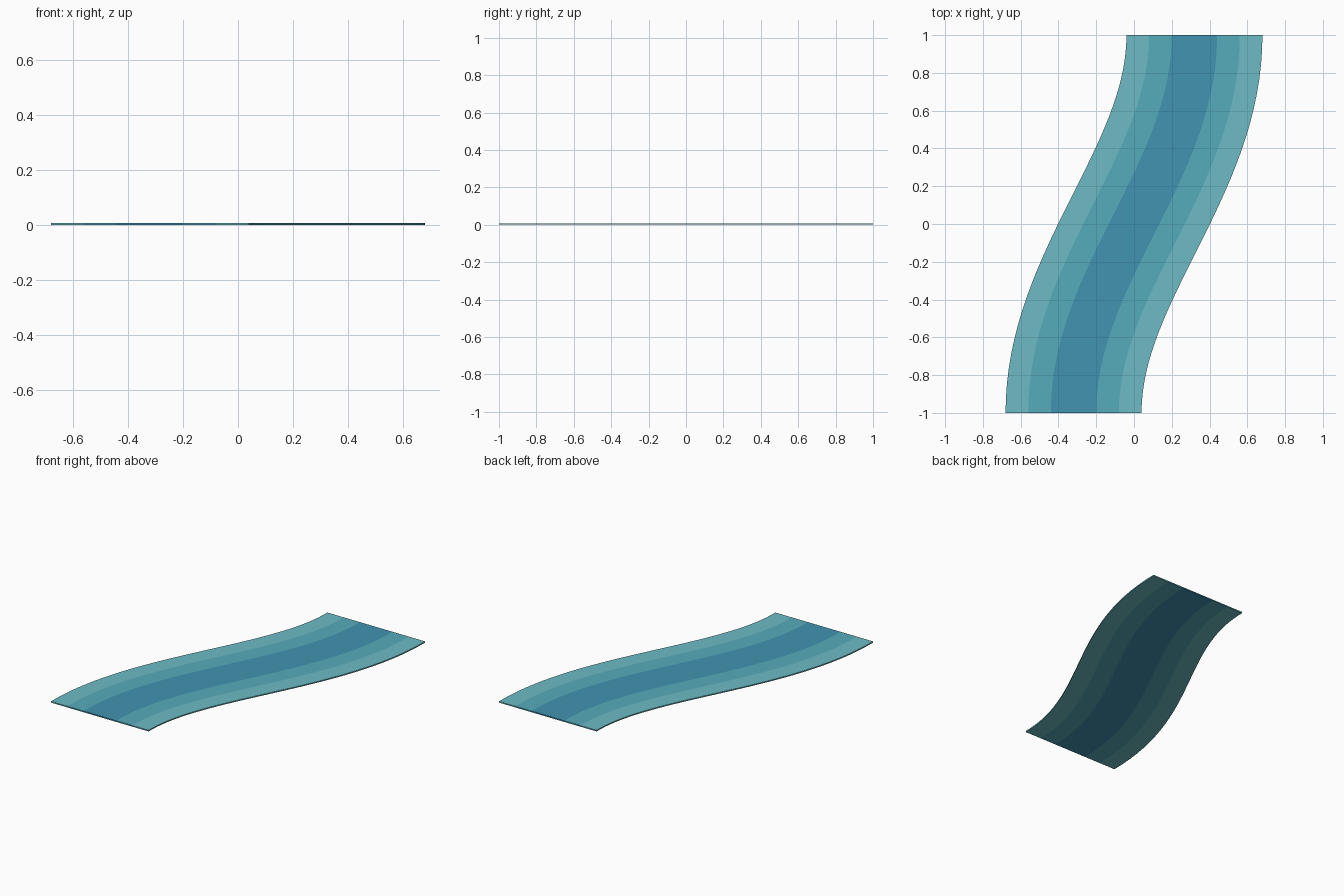
import bpy, bmesh
from math import sin, cos, pi, hypot

if "Cube" in bpy.data.objects:
    bpy.data.objects.remove(bpy.data.objects["Cube"])

SEGMENTS = 32       # steps along the stream
SWAY = 0.32         # sideways amplitude of the S bend
BAND = 0.12         # width of one colour band
THICK = 0.008


def material(name, rgb):
    mat = bpy.data.materials.new(name)
    mat.diffuse_color = (*[(c / 255) ** 2.2 for c in rgb], 1)
    mat.use_nodes = True
    mat.node_tree.nodes["Principled BSDF"].inputs["Base Color"].default_value = mat.diffuse_color
    return mat


def bend_point(y, offset):
    """Point at a sideways distance from the S-shaped centre line."""
    slope = SWAY * pi / 2 * cos(pi * y / 2)
    n = hypot(1, slope)
    return (SWAY * sin(pi * y / 2) + offset / n, y - offset * slope / n, 0)


# River surface: rows across the bend, coloured by distance from the middle
bm = bmesh.new()
rows = []
for i in range(SEGMENTS + 1):
    y = -1 + 2 * i / SEGMENTS
    rows.append([bm.verts.new(bend_point(y, k * BAND)) for k in range(-3, 4)])
for a, b in zip(rows, rows[1:]):
    for k in range(6):
        face = bm.faces.new((a[k], a[k + 1], b[k + 1], b[k]))
        face.material_index = (2, 1, 0, 0, 1, 2)[k]

mesh = bpy.data.meshes.new("river")
bm.to_mesh(mesh)
bm.free()
river = bpy.data.objects.new("river", mesh)
bpy.context.collection.objects.link(river)
for name, rgb in (("deep_water", (68, 146, 176)),
                  ("mid_water", (86, 170, 186)),
                  ("shallow_water", (109, 186, 195))):
    mesh.materials.append(material(name, rgb))

# Thin slab standing on the ground
solid = river.modifiers.new("thickness", 'SOLIDIFY')
solid.thickness = THICK
solid.offset = 1
